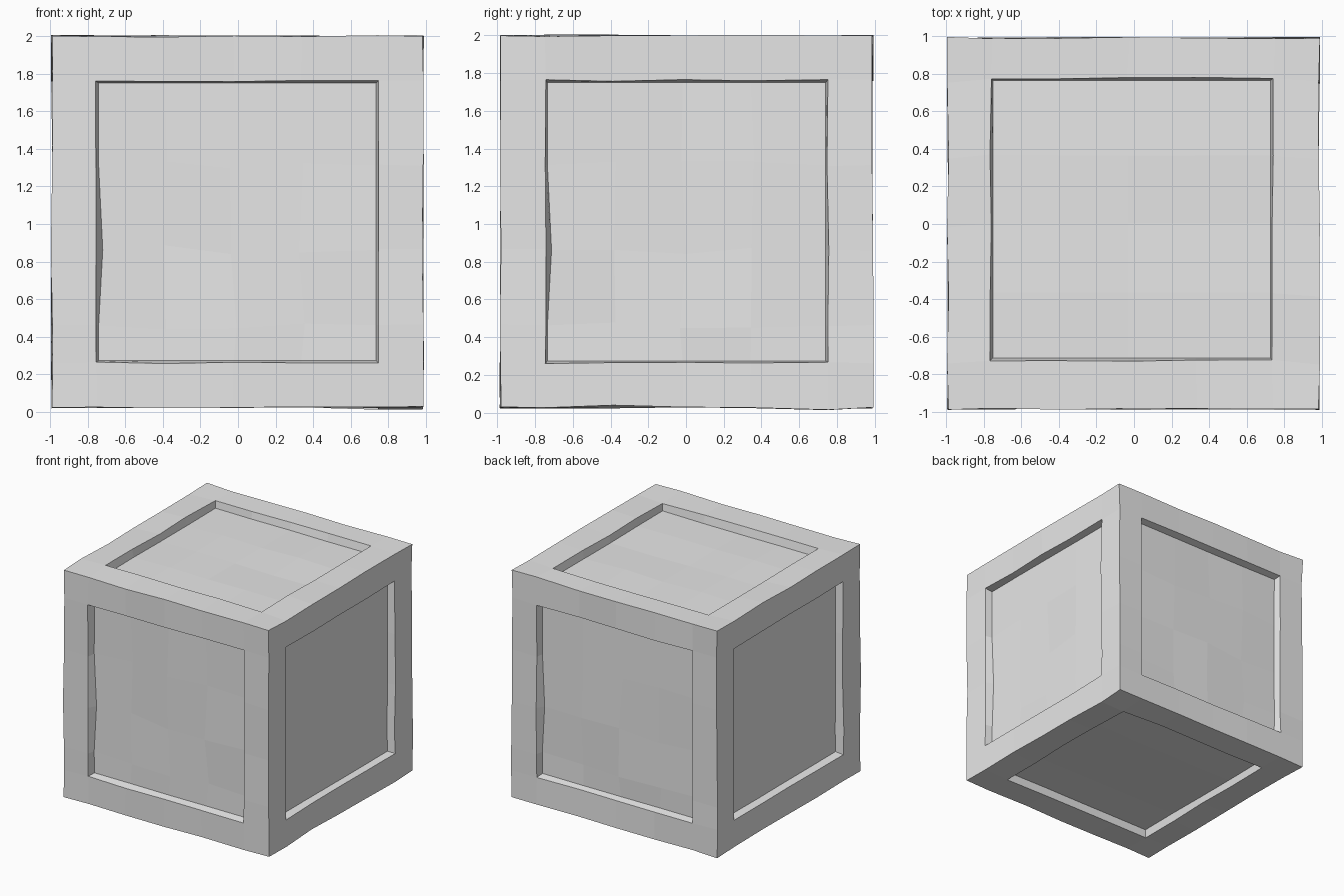
import bpy, bmesh, random
from mathutils import Vector

random.seed(4)
if "Cube" in bpy.data.objects:
    bpy.data.objects.remove(bpy.data.objects["Cube"], do_unlink=True)

HALF, PANEL, DEPTH = 0.987, 0.75, 0.065
CENTRE = Vector((-0.003, 0.003, 1.012))
UP = Vector((0, 0, 1))

stone = bpy.data.materials.new("light_grey")
stone.diffuse_color = (0.8, 0.8, 0.8, 1)
stone.use_nodes = True
stone.node_tree.nodes["Principled BSDF"].inputs["Base Color"].default_value = (0.8, 0.8, 0.8, 1)

# Block divided so that the outer cells form the frame of every side
bm = bmesh.new()
bmesh.ops.create_cube(bm, size=2)
bmesh.ops.subdivide_edges(bm, edges=bm.edges[:], cuts=5, use_grid_fill=True)
lines = [-HALF, -PANEL, -0.39, -0.02, 0.34, PANEL, HALF]
heights = [-HALF, -PANEL, -0.55, -0.15, 0.3, PANEL, HALF]
for v in bm.verts:
    i, j, k = (round((c + 1) * 3) for c in v.co)
    v.co = (lines[i], lines[j], heights[k])

# Recessed panels with slightly sloping walls
normals = [Vector(n) for n in ((1, 0, 0), (-1, 0, 0), (0, 1, 0), (0, -1, 0), (0, 0, 1), (0, 0, -1))]


def in_panel(face, n):
    c = face.calc_center_median()
    flat = c - n * c.dot(n)
    return c.dot(n) > HALF - 0.01 and max(abs(x) for x in flat) < PANEL


panels = [(n, [f for f in bm.faces if in_panel(f, n)]) for n in normals]
rims = {v for _, faces in panels for f in faces for v in f.verts}
bmesh.ops.inset_region(bm, faces=[f for _, faces in panels for f in faces],
                       thickness=0.012, depth=0, use_even_offset=True)
floors = set()
for n, faces in panels:
    side = UP.cross(n)
    for v in {v for f in faces for v in f.verts}:
        floors.add(v)
        # The left wall of each upright side leans in at mid height
        if side.length > 0.5 and v.co.dot(side) < -0.7 and abs(v.co.z + 0.15) < 0.1:
            v.co += side * 0.022
        border = any(f not in faces for f in v.link_faces)
        v.co -= n * (DEPTH + random.uniform(-1, 1) * (0.003 if border else 0.011))
        if not border:
            v.co += Vector([random.uniform(-0.025, 0.025) for _ in range(3)]) * Vector((1, 1, 1)).dot(n) * 0 \
                if n.z else side * random.uniform(-0.02, 0.02) + UP * random.uniform(-0.025, 0.025)

# Top panel sits a little off centre
for v in bm.verts:
    if v.co.z > 0.85 and max(abs(v.co.x), abs(v.co.y)) < 0.8:
        v.co += Vector((-0.01, 0.022, 0))

# Hand-cut unevenness of the frame
for v in bm.verts:
    if v not in floors:
        v.co += Vector([random.uniform(-0.005, 0.005) for _ in range(3)])
    if v.co.z < -0.97:
        if v.co.x > 0.7 and 0.7 < v.co.y < 0.8:
            v.co.z -= 0.012
        if v.co.x > 0.95 and -0.5 < v.co.y < -0.3:
            v.co.z += 0.01

bmesh.ops.recalc_face_normals(bm, faces=bm.faces[:])
mesh = bpy.data.meshes.new("panelled_block")
bm.to_mesh(mesh)
bm.free()
mesh.materials.append(stone)
block = bpy.data.objects.new("panelled_block", mesh)
block.location = CENTRE
bpy.context.collection.objects.link(block)
